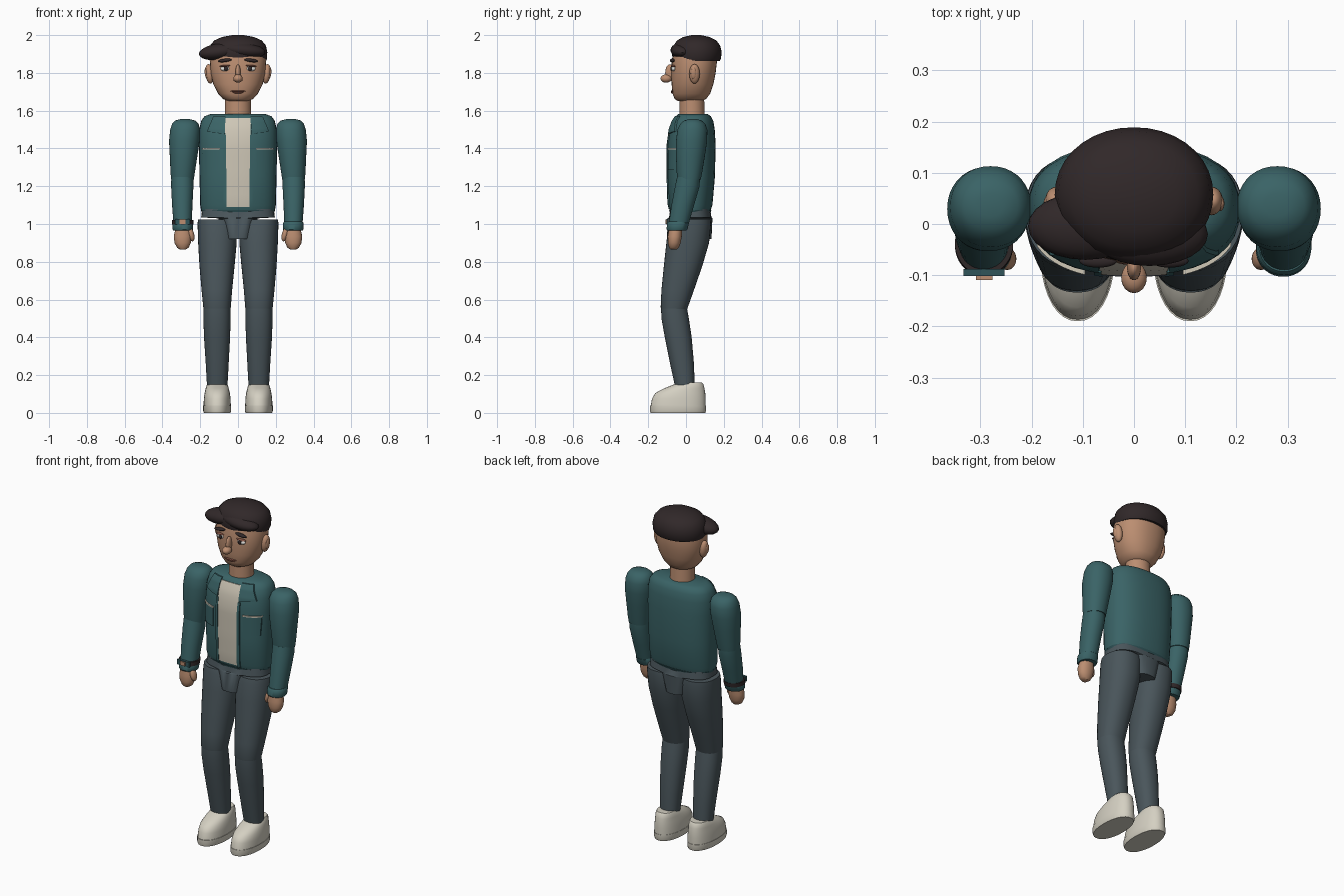
import bpy, bmesh, math
from mathutils import Matrix, Vector


def material(name, rgb):
    m = bpy.data.materials.new(name)
    m.diffuse_color = (*rgb, 1)
    return m


TEAL = material("teal jacket", (0.042, 0.125, 0.133))
TRIM = material("dark teal trim", (0.03, 0.09, 0.1))
DENIM = material("slate trousers", (0.068, 0.092, 0.105))
SKIN = material("tan skin", (0.5, 0.27, 0.165))
HAIR = material("dark brown", (0.03, 0.021, 0.022))
CREAM = material("cream shirt", (0.62, 0.57, 0.47))
SHOE = material("off white shoe", (0.66, 0.63, 0.54))
WHITE = material("eye white", (0.8, 0.8, 0.76))
LIP = material("lip brown", (0.24, 0.09, 0.06))


def finish(name, bm, mat):
    bmesh.ops.recalc_face_normals(bm, faces=bm.faces[:])
    me = bpy.data.meshes.new(name)
    bm.to_mesh(me)
    bm.free()
    me.materials.append(mat)
    ob = bpy.data.objects.new(name, me)
    bpy.context.collection.objects.link(ob)
    return ob


def loft(name, rings, mat, n=2.0, s=1, seg=36):
    """Rings of (z, centre x, half width, front y, back y), joined and capped."""
    bm = bmesh.new()
    loops = []
    for z, cx, rx, y0, y1 in rings:
        loop = []
        for i in range(seg):
            a = 2 * math.pi * i / seg
            c, d = math.cos(a), math.sin(a)
            x = s * cx + rx * math.copysign(abs(c) ** (2 / n), c)
            y = (y0 + y1) / 2 + (y1 - y0) / 2 * math.copysign(abs(d) ** (2 / n), d)
            loop.append(bm.verts.new((x, y, z)))
        loops.append(loop)
    for a, b in zip(loops, loops[1:]):
        for i in range(seg):
            j = (i + 1) % seg
            bm.faces.new((a[i], a[j], b[j], b[i]))
    bm.faces.new(loops[0])
    bm.faces.new(loops[-1])
    return finish(name, bm, mat)


def front_y(rings, n, x, z):
    """Front surface of a loft at x, z."""
    rs = sorted(rings)
    for a, b in zip(rs, rs[1:]):
        if a[0] <= z <= b[0]:
            t = (z - a[0]) / (b[0] - a[0])
            _, cx, rx, y0, y1 = [p + (q - p) * t for p, q in zip(a, b)]
            k = max(0, 1 - abs(x / rx) ** n) ** (1 / n)
            return (y0 + y1) / 2 - (y1 - y0) / 2 * k
    return 0


def patch(name, corners, mat, rings, n, lift, cols=8, rows=14):
    """Thin plate with four (x, z) corners, laid on the front of a loft."""
    bm = bmesh.new()
    c = [Vector(p) for p in corners]
    layers = []
    for off in (lift, -0.004):
        grid = []
        for j in range(rows + 1):
            for i in range(cols + 1):
                u, v = i / cols, j / rows
                p = c[0].lerp(c[1], u).lerp(c[3].lerp(c[2], u), v)
                y = front_y(rings, n, p.x, p.y) - off
                grid.append(bm.verts.new((p.x, y, p.y)))
        layers.append(grid)
    w = cols + 1
    for g in layers:
        for j in range(rows):
            for i in range(cols):
                k = j * w + i
                bm.faces.new((g[k], g[k + 1], g[k + w + 1], g[k + w]))
    rim = [e for e in bm.edges if e.is_boundary]
    bmesh.ops.bridge_loops(bm, edges=rim)
    return finish(name, bm, mat)


def blob(name, loc, size, mat, roll=0, seg=24):
    bm = bmesh.new()
    mtx = Matrix.Translation(loc) @ Matrix.Rotation(roll, 4, 'Y') @ Matrix.Diagonal((*size, 1))
    bmesh.ops.create_uvsphere(bm, u_segments=seg, v_segments=seg // 2, radius=1, matrix=mtx)
    return finish(name, bm, mat)


# Jacket body, shirt front and hem
TORSO = [(1.07, 0, .195, -.085, .13), (1.1, 0, .2, -.095, .14), (1.25, 0, .204, -.1, .153),
         (1.42, 0, .207, -.1, .157), (1.5, 0, .205, -.088, .152), (1.545, 0, .195, -.072, .145),
         (1.57, 0, .178, -.055, .132), (1.582, 0, .145, -.04, .115)]
loft("jacket_body", TORSO, TEAL, 2.4)
loft("jacket_hem", [(1.055, 0, .188, -.083, .128), (1.075, 0, .197, -.09, .135)], TRIM, 2.4)
patch("shirt_front", [(-.065, 1.09), (.06, 1.09), (.068, 1.56), (-.068, 1.56)], CREAM, TORSO, 2.4, .003)

# Jacket plackets, lapels and pockets
for s in (-1, 1):
    def on_chest(name, pts, mat, lift):
        patch(name, [(s * x, z) for x, z in pts], mat, TORSO, 2.4, lift)
    on_chest("placket", [(.06, 1.08), (.078, 1.08), (.078, 1.47), (.064, 1.47)], TEAL, .006)
    on_chest("lapel", [(.07, 1.475), (.165, 1.49), (.13, 1.572), (.066, 1.572)], TEAL, .008)
    on_chest("pocket", [(.1, 1.285), (.182, 1.285), (.188, 1.395), (.098, 1.395)], TEAL, .006)
    on_chest("pocket_trim", [(.096, 1.395), (.19, 1.395), (.19, 1.402), (.096, 1.402)], CREAM, .008)

# Hips and crotch
loft("hips", [(.92, 0, .07, -.1, .135), (1.03, 0, .105, -.098, .14), (1.035, 0, .195, -.09, .135),
              (1.1, 0, .187, -.08, .125)], DENIM, 2.8)

for s in (-1, 1):
    # Leg
    loft("thigh", [(.53, .111, .066, -.125, .0), (.56, .111, .073, -.134, .01), (.65, .112, .081, -.13, .042),
                   (.78, .111, .093, -.117, .087), (.9, .109, .102, -.104, .122),
                   (1.0, .11, .104, -.092, .132), (1.025, .112, .1, -.085, .13)], DENIM, 2.2, s)
    loft("shin", [(.14, .11, .054, -.058, .045), (.25, .11, .06, -.082, .043), (.4, .111, .069, -.112, .03),
                  (.5, .111, .072, -.13, .015), (.555, .111, .071, -.132, .005)], DENIM, 2.2, s)
    # Shoe
    loft("shoe_sole", [(0, .11, .07, -.187, .102), (.01, .11, .074, -.19, .106), (.038, .11, .074, -.19, .106)],
         SHOE, 2.2, s)
    loft("shoe_upper", [(.036, .11, .072, -.187, .104), (.075, .11, .071, -.18, .104), (.105, .11, .067, -.163, .102),
                        (.13, .11, .061, -.115, .098), (.15, .11, .055, -.065, .093),
                        (.16, .11, .048, -.035, .085)], SHOE, 2.2, s)
    # Arm
    loft("upper_arm", [(1.235, .294, .06, -.045, .078), (1.27, .293, .064, -.049, .085), (1.36, .288, .073, -.053, .1),
                       (1.44, .284, .081, -.053, .112), (1.5, .28, .079, -.045, .113), (1.53, .279, .07, -.03, .102),
                       (1.548, .28, .053, -.01, .082), (1.555, .28, .025, .015, .06)], TEAL, 2.1, s)
    loft("forearm", [(.98, .293, .047, -.094, .008), (1.1, .295, .054, -.077, .043), (1.2, .295, .059, -.058, .072),
                     (1.25, .295, .058, -.047, .074)], TEAL, 2.1, s)
    loft("cuff", [(.965, .292, .05, -.098, .002), (.972, .292, .054, -.103, .008), (1.005, .293, .054, -.1, .016),
                  (1.012, .293, .049, -.093, .012)], TEAL, 2.1, s)
    # Hand
    loft("hand", [(.865, .292, .016, -.082, -.048), (.875, .292, .031, -.09, -.038), (.9, .293, .043, -.096, -.028),
                  (.935, .292, .048, -.097, -.022), (.975, .291, .04, -.09, -.02)], SKIN, 2.1, s)
    blob("thumb", (s * .248, -.068, .945), (.016, .022, .038), SKIN, s * .25)

# Wristwatch
loft("watch_strap", [(.998, -.293, .057, -.103, .02), (1.022, -.293, .057, -.099, .023)], HAIR)
for name, w, y, h, mat in (("watch_case", .04, -.1, .015, TRIM), ("watch_face", .016, -.107, .011, SKIN)):
    bm = bmesh.new()
    bmesh.ops.create_cube(bm, size=2, matrix=Matrix.Translation((-.293, y + .005, 1.012)) @ Matrix.Diagonal((w, .007, h, 1)))
    finish(name, bm, mat)

# Neck and head
loft("neck", [(1.56, 0, .07, -.035, .1), (1.69, 0, .068, -.033, .095)], SKIN)
HEAD = [(1.652, 0, .055, -.045, .085), (1.662, 0, .08, -.06, .107), (1.69, 0, .105, -.071, .128),
        (1.74, 0, .131, -.076, .145), (1.8, 0, .145, -.078, .157), (1.87, 0, .149, -.075, .165),
        (1.93, 0, .135, -.06, .155)]
loft("head", HEAD, SKIN, 2.2)

# Hair: rounded crown and a quiff swept to one side
loft("hair_crown", [(1.862, 0, .148, -.066, .178), (1.875, 0, .154, -.072, .185), (1.91, 0, .155, -.074, .189),
                    (1.945, 0, .148, -.066, .181), (1.972, 0, .125, -.047, .16), (1.99, 0, .085, -.015, .125),
                    (2.0, 0, .03, .03, .08)], HAIR, 2.05)
blob("hair_quiff", (-.095, -.004, 1.912), (.113, .066, .044), HAIR, -.12)
blob("hair_fringe", (.03, -.02, 1.92), (.115, .062, .04), HAIR, .1)

# Face
blob("nose_tip", (0, -.105, 1.77), (.025, .03, .022), SKIN)
blob("nose_bridge", (0, -.085, 1.8), (.014, .025, .045), SKIN)
for part, x, z, w in (("upper_lip", 0, 1.703, .04), ("lower_lip", 0, 1.696, .028)):
    blob(part, (x, front_y(HEAD, 2.2, x, z) + .002, z), (w, .01, .005), LIP)
for s in (-1, 1):
    def on_face(name, x, z, size, mat, out, roll=0):
        blob(name, (s * x, front_y(HEAD, 2.2, x, z) - out, z), size, mat, s * roll)
    blob("ear", (s * .151, .045, 1.795), (.022, .028, .052), SKIN, s * .12)
    blob("inner_ear", (s * .168, .04, 1.797), (.008, .015, .03), SKIN, s * .12)
    on_face("eyeball", .068, 1.823, (.026, .012, .014), WHITE, -.001)
    on_face("iris", .064, 1.823, (.011, .006, .012), HAIR, .009)
    on_face("upper_lid", .068, 1.837, (.03, .014, .005), LIP, .001, .08)
    on_face("eyebrow", .07, 1.866, (.037, .013, .009), HAIR, .008, .12)

# Smooth shading with crisp edges kept
for ob in bpy.context.collection.objects:
    ob.select_set(True)
    bpy.context.view_layer.objects.active = ob
bpy.ops.object.shade_smooth_by_angle(angle=math.radians(40))
